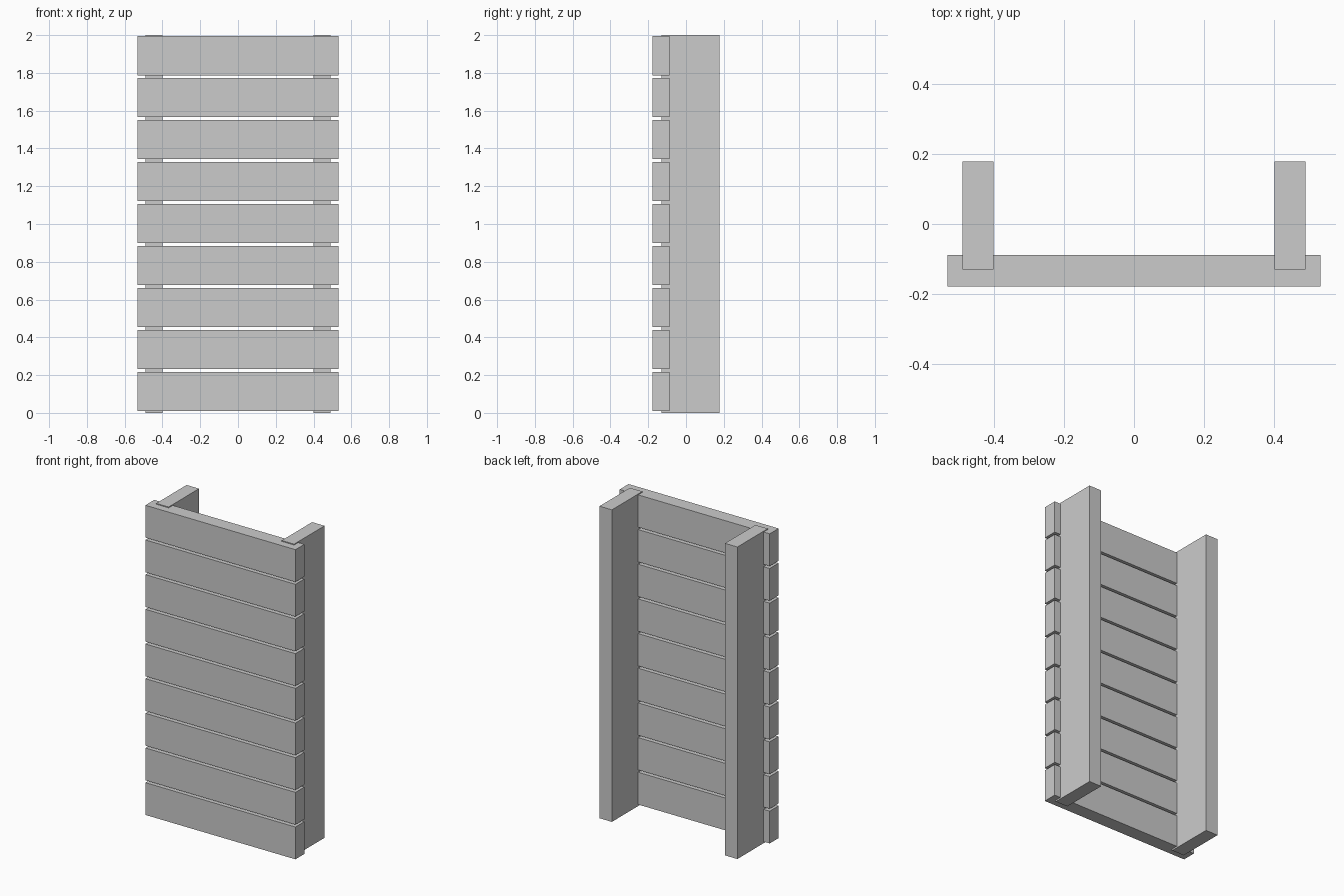
import bpy

if "Cube" in bpy.data.objects:
    bpy.data.objects.remove(bpy.data.objects["Cube"])


def box(name, lo, hi):
    """Add an axis-aligned box between two corners."""
    centre = [(a + b) / 2 for a, b in zip(lo, hi)]
    bpy.ops.mesh.primitive_cube_add(size=1, location=centre)
    ob = bpy.context.object
    ob.name = name
    ob.scale = [b - a for a, b in zip(lo, hi)]
    bpy.ops.object.transform_apply(location=False, rotation=False, scale=True)
    return ob


# Two upright posts, notched into the back of the planks
for side, x in (("left", -0.445), ("right", 0.445)):
    box(side + "_post", (x - 0.044, -0.13, 0), (x + 0.044, 0.178, 2))

# Nine horizontal planks with narrow gaps between them
COUNT, HEIGHT = 9, 0.207
PITCH = 2 / COUNT
for i in range(COUNT):
    z = (i + 0.5) * PITCH
    box(f"plank_{i + 1}", (-0.532, -0.178, z - HEIGHT / 2 + 0.002),
        (0.532, -0.088, z + HEIGHT / 2 + 0.002))
